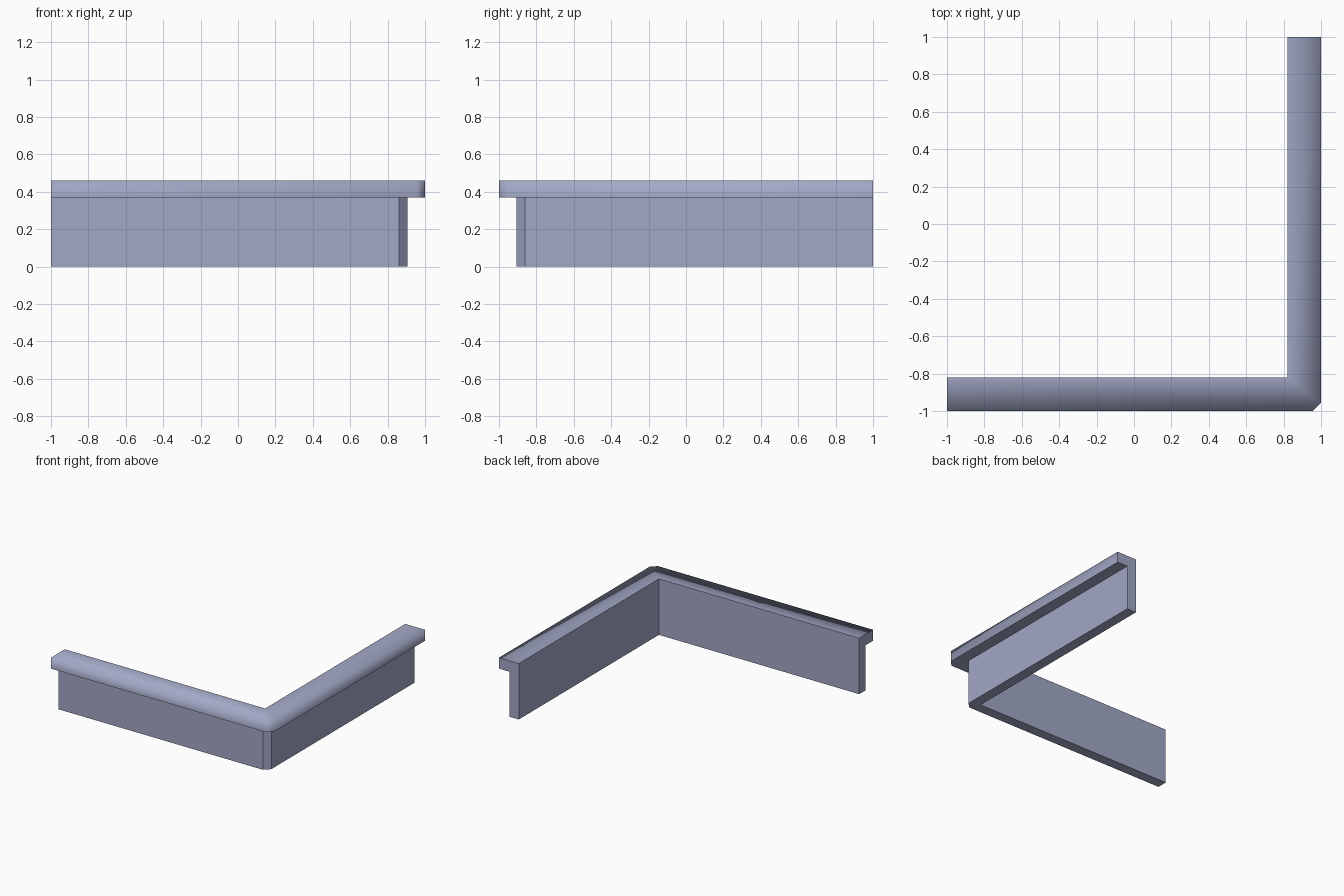
import bpy, bmesh

if "Cube" in bpy.data.objects:
    bpy.data.objects.remove(bpy.data.objects["Cube"])

mat = bpy.data.materials.new("blue grey")
mat.diffuse_color = (0.36, 0.39, 0.56, 1)
mat.use_nodes = True
mat.node_tree.nodes["Principled BSDF"].inputs["Base Color"].default_value = mat.diffuse_color

# Cross-section: (distance out from the centre, height)
INNER, WALL, CAP = 0.82, 0.905, 1.0
LEDGE, TOP = 0.37, 0.46
CHAMFER = 0.045
profile = [(INNER, 0), (INNER, TOP), (CAP, TOP), (CAP, LEDGE), (WALL, LEDGE), (WALL, 0)]


def cut(d):
    """Corner chamfer; the inner corner stays sharp."""
    return CHAMFER if d > INNER else 0


# Stations along the L: left end, corner start, corner finish, back end
stations = [
    lambda d, z: (-1, -d, z),
    lambda d, z: (d - cut(d), -d, z),
    lambda d, z: (d, -d + cut(d), z),
    lambda d, z: (d, 1, z),
]

# Sweep the section round the corner
bm = bmesh.new()
rings = [[bm.verts.new(f(d, z)) for d, z in profile] for f in stations]
n = len(profile)
for a, b in zip(rings, rings[1:]):
    for i in range(n):
        j = (i + 1) % n
        face = bm.faces.new((a[i], b[i], b[j], a[j]))
        face.smooth = i in (1, 2)      # rounded shading on cap top and cap front
bm.faces.new(rings[0])
bm.faces.new(rings[-1][::-1])
bmesh.ops.remove_doubles(bm, verts=bm.verts, dist=0.0005)
bmesh.ops.recalc_face_normals(bm, faces=bm.faces)
for e in bm.edges:
    e.smooth = all(f.smooth for f in e.link_faces)

mesh = bpy.data.meshes.new("capped_corner_wall")
bm.to_mesh(mesh)
bm.free()
mesh.materials.append(mat)
wall = bpy.data.objects.new("capped_corner_wall", mesh)
bpy.context.collection.objects.link(wall)
